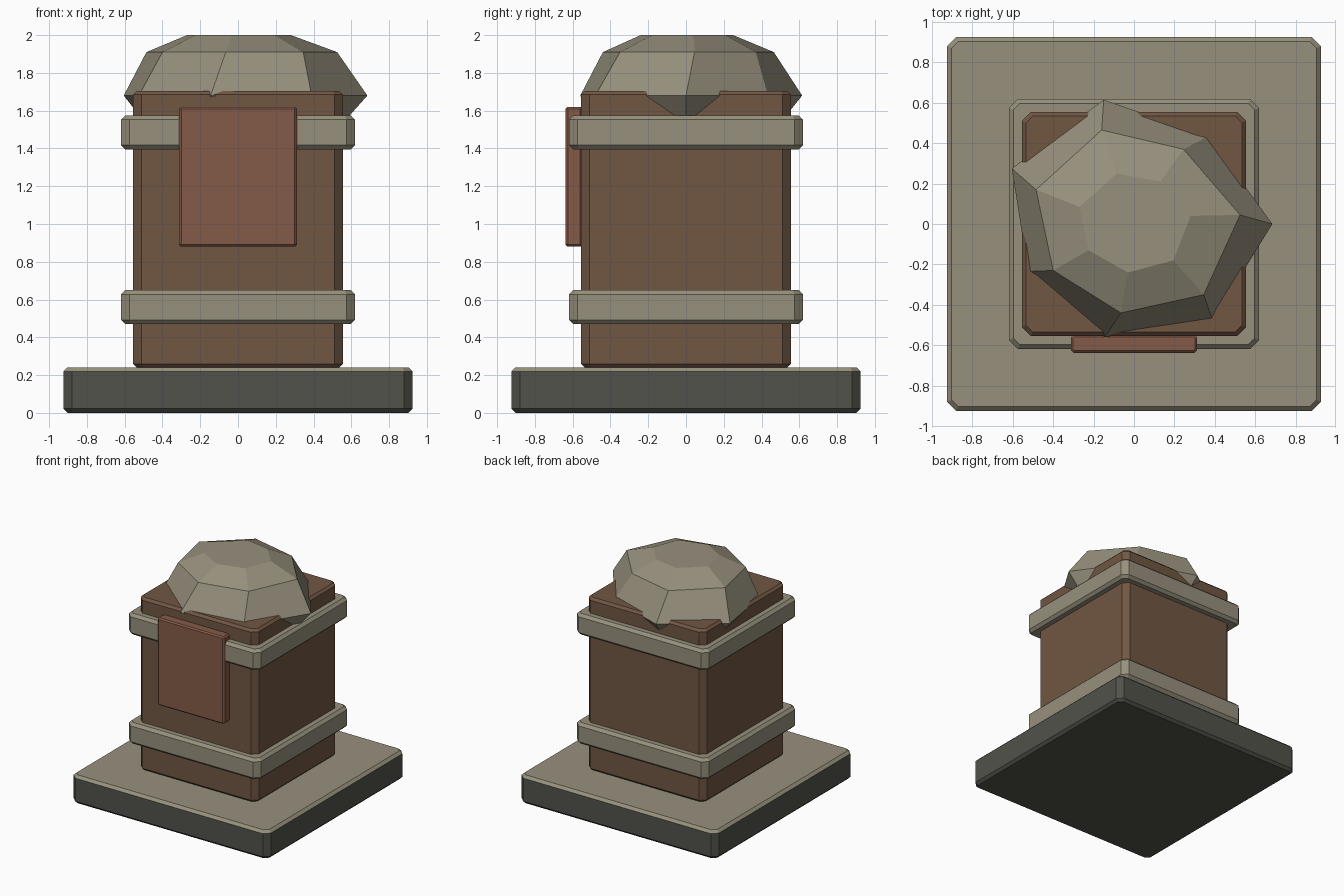
import bpy, bmesh

if "Cube" in bpy.data.objects:
    bpy.data.objects.remove(bpy.data.objects["Cube"])


def material(name, rgb):
    m = bpy.data.materials.new(name)
    m.diffuse_color = (*rgb, 1)
    m.use_nodes = True
    m.node_tree.nodes["Principled BSDF"].inputs["Base Color"].default_value = m.diffuse_color
    return m


STONE = material("stone", (0.31, 0.28, 0.205))
DARK = material("dark_stone", (0.085, 0.085, 0.07))
WOOD = material("wood", (0.165, 0.095, 0.057))
CLAY = material("clay", (0.235, 0.105, 0.065))


def loft(name, rings, mats, cap_mat=0):
    """Skin a stack of equal-sized point rings and cap both ends."""
    bm = bmesh.new()
    loops = [[bm.verts.new(p) for p in ring] for ring in rings]
    n = len(loops[0])
    for level, (a, b) in enumerate(zip(loops, loops[1:])):
        for i in range(n):
            j = (i + 1) % n
            f = bm.faces.new((a[i], a[j], b[j], b[i]))
            if level == len(loops) - 2:
                f.material_index = cap_mat
    bm.faces.new(loops[0][::-1])
    bm.faces.new(loops[-1]).material_index = cap_mat
    bmesh.ops.recalc_face_normals(bm, faces=bm.faces)
    mesh = bpy.data.meshes.new(name)
    bm.to_mesh(mesh)
    bm.free()
    for m in mats:
        mesh.materials.append(m)
    obj = bpy.data.objects.new(name, mesh)
    bpy.context.collection.objects.link(obj)
    return obj


def octagon(hx, hy, cut, z, cy=0):
    """Rectangle with clipped corners."""
    a, b = hx - cut, hy - cut
    pts = [(hx, -b), (hx, b), (a, hy), (-a, hy),
           (-hx, b), (-hx, -b), (-a, -hy), (a, -hy)]
    return [(x, y + cy, z) for x, y in pts]


def chamfered_box(name, hx, hy, z0, z1, cut, rim, mats, cy=0, cap_mat=0):
    k = cut - rim * 0.6
    rings = [octagon(hx - rim, hy - rim, k, z0, cy),
             octagon(hx, hy, cut, z0 + rim, cy),
             octagon(hx, hy, cut, z1 - rim, cy),
             octagon(hx - rim, hy - rim, k, z1, cy)]
    return loft(name, rings, mats, cap_mat)


# plinth: dark sides, pale top and top rim
chamfered_box("plinth", 0.925, 0.925, 0, 0.24, 0.045, 0.022, [DARK, STONE], cap_mat=1)

# square post and its two stone bands
chamfered_box("post", 0.555, 0.555, 0.24, 1.705, 0.045, 0.02, [WOOD])
for label, z in (("lower", 0.47), ("upper", 1.395)):
    chamfered_box(label + "_band", 0.62, 0.62, z, z + 0.18, 0.045, 0.023, [STONE])

# plaque on the front
chamfered_box("front_plaque", 0.313, 0.045, 0.88, 1.62, 0.014, 0.011, [CLAY], cy=-0.593)

# faceted seven-sided boulder on top
outer = [(0.685, 0), (0.37, 0.435), (-0.15, 0.615), (-0.605, 0.275),
         (-0.525, -0.235), (-0.145, -0.56), (0.39, -0.48)]
middle = [(0.525, 0.045), (0.245, 0.37), (-0.16, 0.465), (-0.485, 0.17),
          (-0.4, -0.23), (-0.065, -0.44), (0.345, -0.35)]
crown = [(0.28, 0.04), (0.13, 0.21), (-0.085, 0.25), (-0.27, 0.085),
         (-0.225, -0.13), (-0.03, -0.24), (0.195, -0.18)]
under = [(x * 0.74, y * 0.74) for x, y in outer]
levels = ((under, 1.48), (outer, 1.68), (middle, 1.91), (crown, 2.0))
loft("boulder", [[(x, y, z) for x, y in ring] for ring, z in levels], [STONE])
